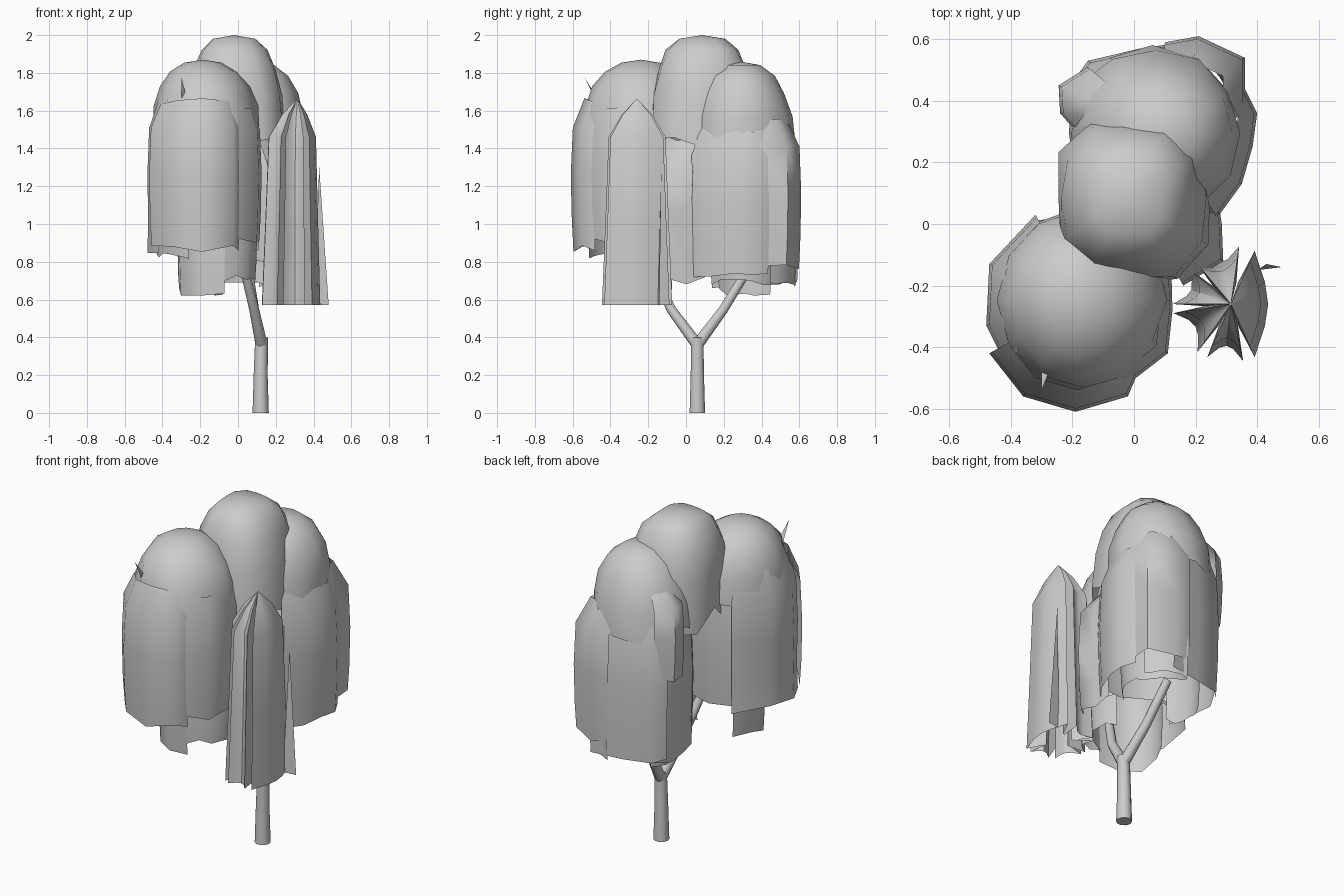
import bpy, bmesh, math, random
from mathutils import Vector

random.seed(4)
cube = bpy.data.objects.get("Cube")
if cube:
    bpy.data.objects.remove(cube)

grey = bpy.data.materials.new("plain grey")
grey.use_nodes = True
grey.diffuse_color = (0.6, 0.6, 0.6, 1)
grey.node_tree.nodes["Principled BSDF"].inputs["Base Color"].default_value = (0.6, 0.6, 0.6, 1)


def finish(name, bm, angle=60):
    mesh = bpy.data.meshes.new(name)
    bm.to_mesh(mesh)
    bm.free()
    obj = bpy.data.objects.new(name, mesh)
    mesh.materials.append(grey)
    bpy.context.collection.objects.link(obj)
    bpy.ops.object.select_all(action='DESELECT')
    obj.select_set(True)
    bpy.context.view_layer.objects.active = obj
    bpy.ops.object.shade_smooth_by_angle(angle=math.radians(angle))


def grid(bm, rows, closed=False):
    """Skin rows of points with quads."""
    vs = [[bm.verts.new(p) for p in row] for row in rows]
    for a, b in zip(vs, vs[1:]):
        n = len(a)
        for i in range(n if closed else n - 1):
            j = (i + 1) % n
            bm.faces.new((a[i], b[i], b[j], a[j]))
    return vs


def dome(name, centre, top, rx, ry, base, jag, peak=(0, 0), blunt=0.9, plan=2, sides=12):
    """Leaf cap: blunt half ellipsoid with a ragged lower rim."""
    bm = bmesh.new()
    cx, cy = centre
    rows = []
    for k in range(1, 6):
        t = k / 5 * math.pi / 2
        rise = max(math.cos(t), 0) ** blunt
        row = []
        for i in range(sides):
            a = math.tau * i / sides
            c, s = math.cos(a), math.sin(a)
            r = math.sin(t) ** blunt * random.uniform(0.97, 1.03)
            r /= (abs(c) ** plan + abs(s) ** plan) ** (1 / plan)
            z = base + (top - base) * rise
            if k == 5:
                z += random.uniform(-jag, jag)
            row.append((cx + peak[0] * rise + rx * r * c, cy + peak[1] * rise + ry * r * s, z))
        rows.append(row)
    vs = grid(bm, rows, True)
    tip = bm.verts.new((cx + peak[0], cy + peak[1], top))
    for i in range(sides):
        bm.faces.new((tip, vs[0][i], vs[0][(i + 1) % sides]))
    finish(name, bm)


def curtain(name, centre, outline, top, bottom, tuck=0.84, hem=0.96):
    """Hanging leaf sheet that follows a plan outline, tucked in at the top."""
    bm = bmesh.new()
    c = Vector(centre)
    height = top - bottom
    rows = []
    for f, s in ((0, tuck), (0.18, 0.97), (0.5, 1), (0.8, 0.985), (1, hem)):
        row = []
        for p in outline:
            q = c + (Vector(p) - c) * s
            wobble = random.uniform(-0.02, 0.02) if f in (0, 1) else 0
            row.append((q.x, q.y, top - height * f + wobble))
        rows.append(row)
    grid(bm, rows)
    finish(name, bm)


def arc(centre, rx, ry, start, end, n=7):
    out = []
    for i in range(n):
        a = math.radians(start + (end - start) * i / (n - 1))
        out.append((centre[0] + rx * math.cos(a), centre[1] + ry * math.sin(a)))
    return out


def limb(name, path, sides=10):
    """Tapered round limb through (x, y, z, radius) stations."""
    bm = bmesh.new()
    rows = []
    for k, (x, y, z, r) in enumerate(path):
        a, b = path[max(k - 1, 0)], path[min(k + 1, len(path) - 1)]
        turn = Vector((0, 0, 1)).rotation_difference(Vector(b[:3]) - Vector(a[:3]))
        rows.append([Vector((x, y, z)) + turn @ Vector((r * math.cos(math.tau * i / sides),
                     r * math.sin(math.tau * i / sides), 0)) for i in range(sides)])
    vs = grid(bm, rows, True)
    bm.faces.new(vs[0])
    bm.faces.new(vs[-1])
    bmesh.ops.recalc_face_normals(bm, faces=bm.faces)
    finish(name, bm)


# Trunk and fork
limb("trunk", [(0.12, 0.06, 0, 0.043), (0.12, 0.06, 0.2, 0.037), (0.125, 0.06, 0.4, 0.034)])
limb("front_branch", [(0.125, 0.06, 0.36, 0.032), (0.085, -0.08, 0.55, 0.026), (0.03, -0.18, 0.78, 0.024)])
limb("back_branch", [(0.125, 0.06, 0.36, 0.032), (0.085, 0.2, 0.55, 0.026), (0.05, 0.34, 0.78, 0.024)])

# Leaf caps
FRONT, CROWN, BACK = (-0.165, -0.25), (0.0, 0.085), (0.09, 0.31)
dome("front_cap", FRONT, 1.87, 0.285, 0.3, 1.5, 0.04, (-0.02, 0.01), 0.9)
dome("crown_cap", CROWN, 2.0, 0.25, 0.27, 1.42, 0.08, (-0.02, 0.0), 0.68, 3.2)
dome("back_cap", (0.06, 0.3), 1.86, 0.28, 0.275, 1.4, 0.06, (0.03, -0.01), 0.85, 2.2)

# Front clump: overlapping outer sheets and a longer inner one
curtain("front_sheet", FRONT, [(-0.47, -0.42), (-0.36, -0.56), (-0.19, -0.61), (-0.02, -0.56), (0.01, -0.49)],
        1.65, 0.87, tuck=0.8)
curtain("front_right_sheet", FRONT, [(-0.32, 0.03), (-0.47, -0.13), (-0.48, -0.33), (-0.42, -0.45)],
        1.65, 0.86, tuck=0.82, hem=1.0)
curtain("front_left_sheet", FRONT, [(-0.02, -0.52), (0.11, -0.42), (0.125, -0.28), (0.12, -0.1)], 1.62, 0.92, 0.86)
curtain("front_rear_sheet", FRONT, [(0.12, -0.14), (0.03, 0.0), (-0.16, 0.03), (-0.33, 0.01)], 1.6, 0.87, 0.88)
curtain("front_lower_sheet", FRONT, arc(FRONT, 0.29, 0.29, 195, 250), 1.3, 0.83)
INNER = (-0.11, -0.2)
curtain("front_inner_left", INNER, arc(INNER, 0.21, 0.18, -80, 40), 1.1, 0.71, tuck=1.0)
curtain("front_inner_right", INNER, [(-0.07, -0.38), (-0.2, -0.37), (-0.31, -0.3), (-0.32, -0.18), (-0.26, -0.07)],
        1.1, 0.64, tuck=1.0)

# Back clump
curtain("back_left_sheet", BACK, [(0.27, 0.02), (0.35, 0.13), (0.385, 0.25), (0.40, 0.36), (0.36, 0.44)],
        1.5, 0.72, tuck=0.8)
curtain("back_corner_sheet", BACK, [(0.36, 0.35), (0.36, 0.54), (0.21, 0.61), (0.1, 0.59)], 1.55, 0.77, tuck=0.74)
curtain("back_sheet", BACK, [(0.22, 0.6), (0.02, 0.57), (-0.15, 0.53), (-0.2, 0.46)], 1.54, 0.7, tuck=0.8)
curtain("back_right_sheet", BACK, [(-0.14, 0.53), (-0.2, 0.42), (-0.19, 0.28), (-0.14, 0.13)], 1.5, 0.68)
curtain("back_front_sheet", BACK, [(-0.16, 0.16), (-0.05, 0.05), (0.1, -0.01), (0.28, 0.03)], 1.45, 0.8)
curtain("back_inner_sheet", BACK, arc(BACK, 0.2, 0.21, -60, 100, 8), 1.1, 0.69, tuck=1.0)
curtain("back_inner_right", BACK, arc(BACK, 0.23, 0.22, 140, 220), 1.1, 0.64, tuck=1.0)
curtain("back_hem_sheet", BACK, arc(BACK, 0.25, 0.28, 30, 85), 1.1, 0.68, tuck=1.0)
curtain("back_short_sheet", BACK, [(-0.15, 0.51), (-0.245, 0.45), (-0.24, 0.36), (-0.18, 0.29)], 1.68, 1.18, tuck=0.65)

# Crown sheet that hangs between the clumps
curtain("crown_left_sheet", CROWN, [(0.16, -0.2), (0.29, -0.12), (0.285, 0.0), (0.27, 0.1)], 1.45, 0.7, tuck=0.65)

# Separate hanging strand: folded sheets that meet at a point
bm = bmesh.new()
hub = Vector((0.315, -0.26, 0))
for facing, half in ((0, 66), (106, 24), (160, 20), (212, 23), (264, 18)):
    belly = 0.115 if half > 50 else 0.13
    rows = []
    for z, scale in ((1.66, 0.02), (1.58, 0.45), (1.46, 0.85), (1.0, 0.95), (0.57, 1.05)):
        row = []
        for turn, r in ((-half - 6, 0.07), (-half, 0.18), (-half / 2, belly + 0.01), (0, belly),
                        (half / 2, belly + 0.01), (half, 0.18), (half + 6, 0.07)):
            a = math.radians(facing + turn)
            row.append(hub + Vector((r * scale * math.cos(a), r * scale * math.sin(a), z)))
        rows.append(row)
    grid(bm, rows)
finish("hanging_strand", bm, 30)

# Stray leaf slivers
for name, pts in (("front_sliver", [(-0.3, -0.54, 1.78), (-0.28, -0.49, 1.7), (-0.3, -0.48, 1.66)]),
                  ("strand_sliver", [(0.48, -0.14, 0.57), (0.43, -0.13, 1.3), (0.4, -0.15, 0.57)])):
    bm = bmesh.new()
    bm.faces.new([bm.verts.new(p) for p in pts])
    finish(name, bm)
